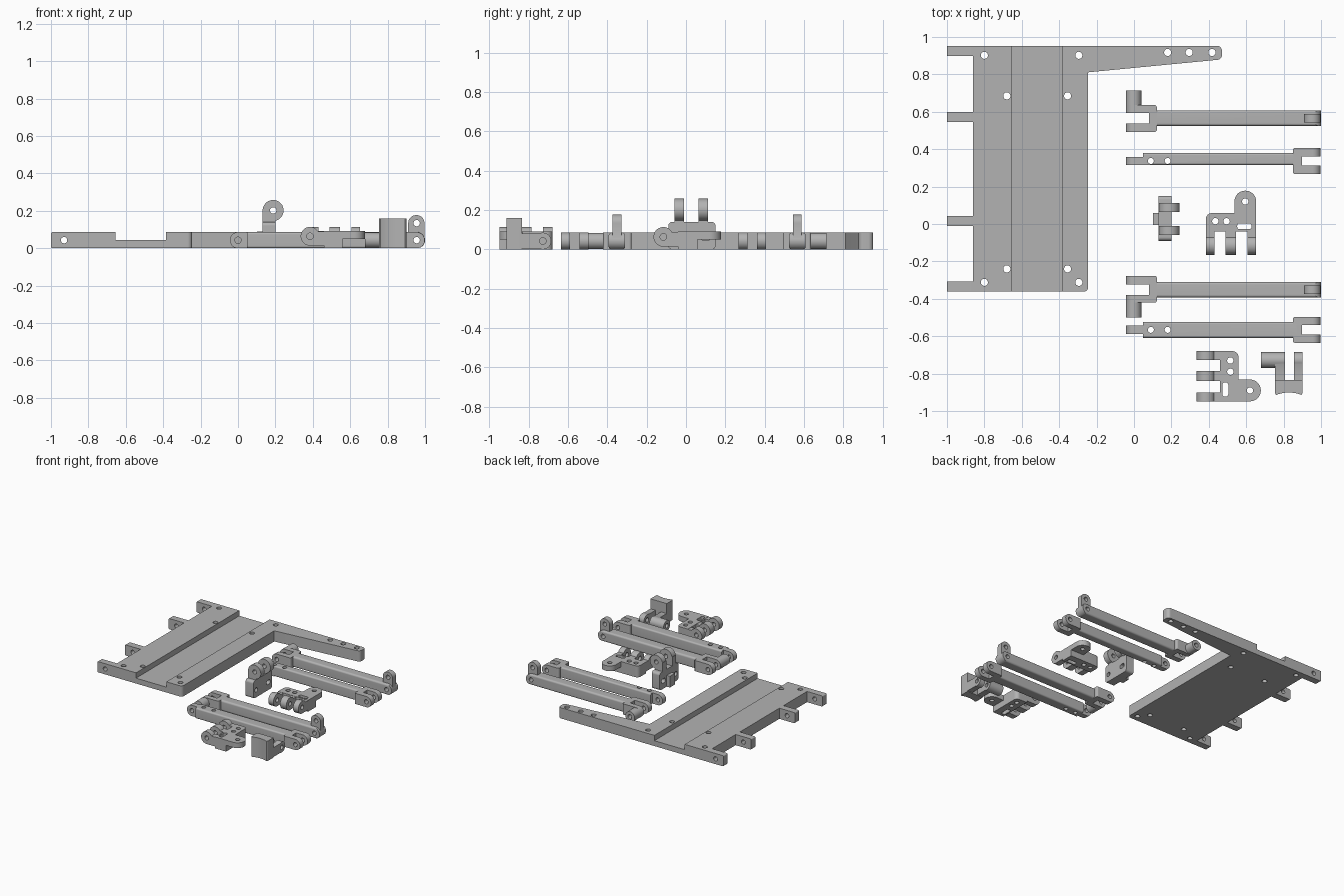
import bpy, bmesh, math
from mathutils import Matrix, Vector

old = bpy.data.objects.get("Cube")
if old:
    bpy.data.objects.remove(old)

grey = bpy.data.materials.new("plain_grey")
grey.use_nodes = True
COLOUR = (0.45, 0.45, 0.45, 1)
grey.diffuse_color = COLOUR
grey.node_tree.nodes["Principled BSDF"].inputs["Base Color"].default_value = COLOUR


# ---- profile helpers
def fillet(pts, radii, steps=10):
    """Polygon with each corner rounded by its radius."""
    out = []
    n = len(pts)
    for i, r in enumerate(radii):
        p = Vector(pts[i])
        if r <= 0:
            out.append(p)
            continue
        a = (Vector(pts[i - 1]) - p).normalized()
        b = (Vector(pts[(i + 1) % n]) - p).normalized()
        half = a.angle(b) / 2
        centre = p + (a + b).normalized() * r / math.sin(half)
        start = p + a * r / math.tan(half) - centre
        end = p + b * r / math.tan(half) - centre
        turn = math.atan2(start.x * end.y - start.y * end.x, start.dot(end))
        for k in range(steps + 1):
            out.append(centre + Matrix.Rotation(turn * k / steps, 2) @ start)
    return out


def rect(u0, u1, v0, v1, bl=0, br=0, tr=0, tl=0):
    return fillet([(u0, v0), (u1, v0), (u1, v1), (u0, v1)], (bl, br, tr, tl))


def circle(u, v, r, n=28):
    return [Vector((u + r * math.cos(k * math.tau / n), v + r * math.sin(k * math.tau / n))) for k in range(n)]


# ---- solid helpers
def prism(profile, axis, a, b):
    """Extrude a profile along x (profile in yz), y (xz) or z (xy)."""
    place = {"x": lambda p, w: (w, p.x, p.y), "y": lambda p, w: (p.x, w, p.y), "z": lambda p, w: (p.x, p.y, w)}[axis]
    bm = bmesh.new()
    rings = [[bm.verts.new(place(p, w)) for p in profile] for w in (a, b)]
    n = len(profile)
    for ring in rings:
        bm.faces.new(ring)
    for i in range(n):
        j = (i + 1) % n
        bm.faces.new((rings[0][i], rings[0][j], rings[1][j], rings[1][i]))
    bmesh.ops.recalc_face_normals(bm, faces=bm.faces)
    mesh = bpy.data.meshes.new("solid")
    bm.to_mesh(mesh)
    bm.free()
    return mesh


def box(x0, x1, y0, y1, z0, z1):
    return prism(rect(x0, x1, y0, y1), "z", z0, z1)


def hole(axis, u, v, r=0.017):
    return "DIFFERENCE", prism(circle(u, v, r), axis, -2, 2)


def add_object(name, mesh):
    obj = bpy.data.objects.new(name, mesh)
    bpy.context.collection.objects.link(obj)
    mesh.materials.clear()
    mesh.materials.append(grey)
    bpy.ops.object.select_all(action="DESELECT")
    obj.select_set(True)
    bpy.context.view_layer.objects.active = obj
    bpy.ops.object.shade_smooth_by_angle(angle=math.radians(30))
    return obj


def build(name, *steps):
    """Join solids; a step is a mesh to add or an (operation, mesh) pair."""
    obj = bpy.data.objects.new(name, steps[0])
    bpy.context.collection.objects.link(obj)
    helpers = []
    for step in steps[1:]:
        op, mesh = step if isinstance(step, tuple) else ("UNION", step)
        tool = bpy.data.objects.new("cutter", mesh)
        tool.hide_render = True
        bpy.context.collection.objects.link(tool)
        helpers.append(tool)
        mod = obj.modifiers.new(op, "BOOLEAN")
        mod.operation, mod.object, mod.solver = op, tool, "EXACT"
    graph = bpy.context.evaluated_depsgraph_get()
    graph.update()
    mesh = bpy.data.meshes.new_from_object(obj.evaluated_get(graph))
    for helper in helpers + [obj]:
        bpy.data.objects.remove(helper)
    mesh.name = name
    return add_object(name, mesh)


def copy(obj, name, matrix):
    mesh = obj.data.copy()
    mesh.transform(matrix)
    if matrix.determinant() < 0:
        mesh.flip_normals()
    return add_object(name, mesh)


T = 0.086    # common part thickness
R = 0.0425   # rounded pivot end
MID = T / 2

# ---- base plate with channel, hinge tabs and side arm
tabs = [prism(rect(-1, -0.84, 0, T, 0.008, 0, 0, 0.008), "y", y, y + 0.054) for y in (0.898, 0.545, -0.01, -0.362)]
side_arm = fillet([(-0.3, 0.806), (-0.245, 0.811), (0.47, 0.88), (0.47, 0.952), (-0.3, 0.952)], (0, 0, 0.025, 0.025, 0))
plate_holes = [hole("z", x, y, 0.019) for x, ys in ((-0.8, (0.902, -0.312)), (-0.295, (0.902, -0.312)),
               (-0.68, (0.685, -0.24)), (-0.355, (0.685, -0.24))) for y in ys]
build("base_plate",
      prism(rect(-0.862, -0.245, -0.362, 0.952, 0, 0.025), "z", 0, T),
      prism(side_arm, "z", 0, T), *tabs,
      ("DIFFERENCE", box(-0.655, -0.385, -1, 1.2, MID, 0.3)),
      *plate_holes, *[hole("z", x, 0.917, 0.019) for x in (0.18, 0.295, 0.417)],
      hole("y", -0.93, MID))

# ---- wide arms: rounded beam, offset fork, raised lug at the far end
wide = build("wide_arm_back",
             prism(rect(0.524, 0.608, 0, T, 0.015, 0.015, 0.015, 0.015), "x", 0.1, 1.0),
             ("INTERSECT", prism(rect(0, 1.0, 0, T, 0, R, R, 0), "y", 0, 1)),
             prism(rect(0.08, 0.122, 0.492, 0.636, 0, 0.012, 0.012, 0), "z", 0, T),
             prism(rect(-0.043, 0.1, 0, T, R, 0, 0, R), "y", 0.492, 0.538),
             prism(rect(-0.043, 0.1, 0, T, R, 0, 0, R), "y", 0.594, 0.636),
             prism(circle(-0.002, MID, R - 0.001), "y", 0.61, 0.715),
             prism(rect(0.91, 0.997, 0.04, 0.177, 0, 0, R, R), "y", 0.544, 0.588),
             hole("y", 0, MID), hole("y", 0.955, MID), hole("y", 0.955, 0.134))
copy(wide, "wide_arm_front", Matrix.Translation((0, 0.215, 0)) @ Matrix.Diagonal((1, -1, 1, 1)))


# ---- slim arms: beam with tongue on one end and fork on the other
def slim_arm(name, y, low, high):
    build(name,
          prism(rect(y + low, y + high, 0, T, 0.012, 0.012, 0.012, 0.012), "x", 0.048, 0.87),
          prism(rect(-0.043, 0.1, 0, T, R, 0, 0, R), "y", y - 0.022, y + 0.022),
          prism(rect(0.85, 0.897, y - 0.07, y + 0.07, 0.012, 0, 0, 0.012), "z", 0, T),
          *[prism(rect(0.87, 0.998, 0, T, 0, R, R, 0), "y", y + s, y + s + 0.045) for s in (-0.07, 0.025)],
          hole("y", 0, MID), hole("y", 0.955, MID), hole("z", 0.09, y, 0.016), hole("z", 0.18, y, 0.016))


slim_arm("slim_arm_back", 0.337, -0.022, 0.043)
slim_arm("slim_arm_front", -0.566, -0.043, 0.043)

# ---- upright bracket with two lugs
build("upright_bracket",
      prism(rect(-0.09, 0.15, 0, 0.14, 0.02, 0.02, 0.02, 0.02), "x", 0.13, 0.2),
      box(0.102, 0.15, -0.005, 0.06, 0, 0.09),
      *[prism(rect(0.13, 0.2, 0.1, 0.21), "y", y, y + 0.047) for y in (-0.058, 0.064)],
      *[prism(circle(0.188, 0.202, 0.056, 36), "y", y, y + 0.047) for y in (-0.058, 0.064)],
      hole("y", 0.188, 0.202),
      hole("x", -0.055, 0.06),
      ("DIFFERENCE", prism(rect(0.078, 0.125, 0.045, 0.08, 0.015, 0.015, 0.015, 0.015), "x", -1, 1)))

# ---- knuckle brackets: three prongs, drilled body and a flat ear
prong = [(0.385, 0.431), (0.49, 0.545), (0.606, 0.653)]
knuckle = build("knuckle_bracket_back",
                prism(rect(0.385, 0.653, -0.04, 0.058, 0, 0, 0, 0.03), "z", 0, 0.092),
                *[prism(circle(-0.115, 0.064, 0.05, 36), "x", a, b) for a, b in prong],
                *[prism(rect(-0.115, 0.0, 0.015, 0.09), "x", a, b) for a, b in prong],
                prism(rect(0.537, 0.653, 0.0, 0.178, 0, 0, 0.057, 0.057), "z", 0.05, 0.092),
                hole("x", -0.115, 0.064), hole("z", 0.595, 0.12),
                hole("z", 0.435, 0.015), hole("z", 0.495, 0.015),
                ("DIFFERENCE", prism(rect(0.552, 0.628, -0.028, 0.004, 0.013, 0.013, 0.013, 0.013), "z", -1, 1)))
copy(knuckle, "knuckle_bracket_front",
     Matrix.Translation((0.5, -0.295, 0)) @ Matrix.Rotation(-math.pi / 2, 4, "Z"))

# ---- end clamp: hollow-fronted pad on a forked hinge
build("end_clamp",
      prism(rect(0.755, 0.9, -0.915, -0.833, 0.012, 0.012), "z", 0, 0.16),
      ("DIFFERENCE", prism(circle(0.828, -1.085, 0.184, 80), "z", -1, 1)),
      *[box(a, b, -0.845, -0.727, 0.005, 0.08) for a, b in ((0.755, 0.806), (0.855, 0.9))],
      *[prism(circle(-0.728, MID, R, 36), "x", a, b) for a, b in ((0.68, 0.806), (0.855, 0.9))],
      hole("x", -0.728, MID))
